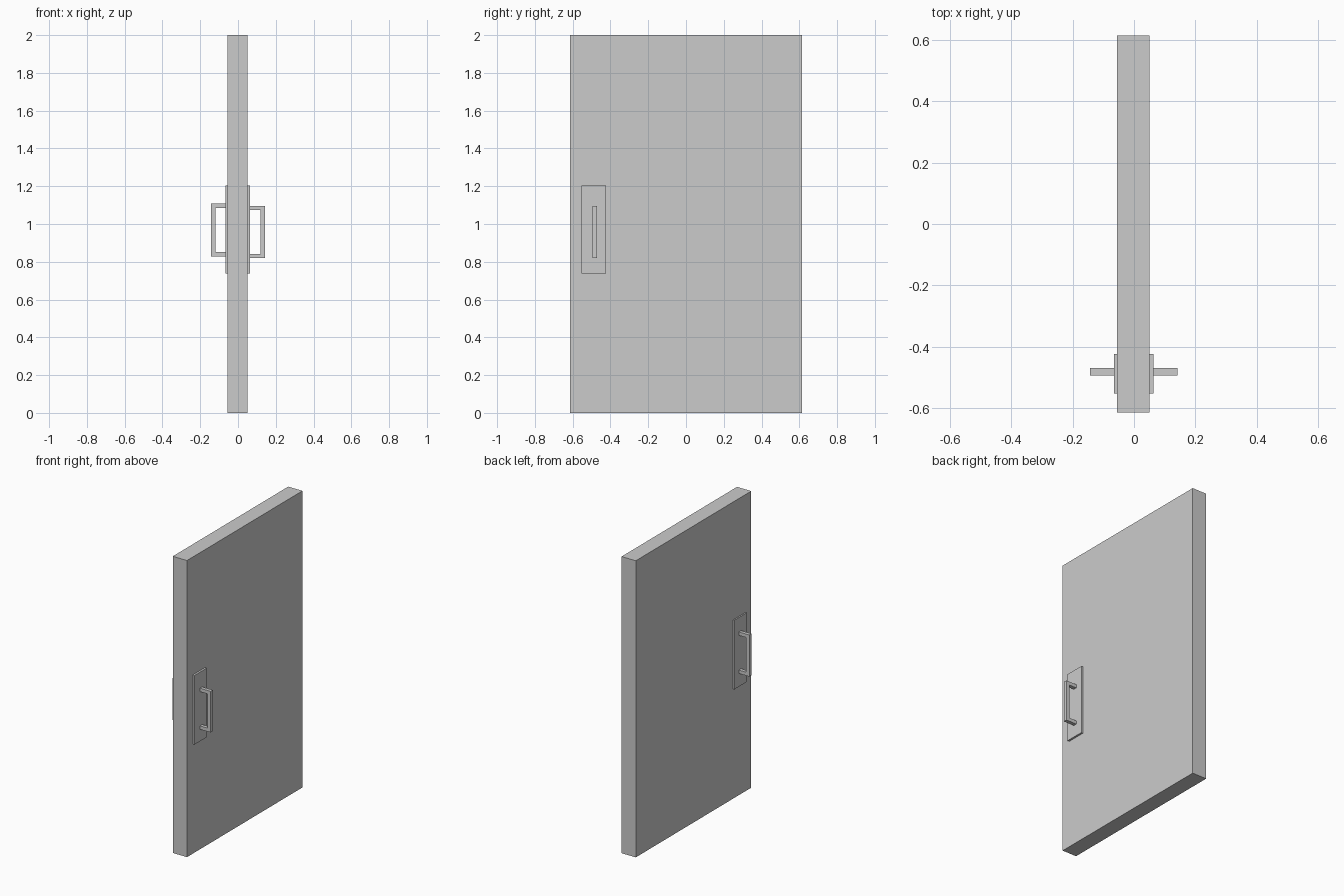
import bpy, bmesh

if "Cube" in bpy.data.objects:
    bpy.data.objects.remove(bpy.data.objects["Cube"])


def make_object(name, bm):
    bmesh.ops.recalc_face_normals(bm, faces=bm.faces)
    mesh = bpy.data.meshes.new(name)
    bm.to_mesh(mesh)
    bm.free()
    obj = bpy.data.objects.new(name, mesh)
    bpy.context.collection.objects.link(obj)
    return obj


def box(name, x, y, z):
    """Box from (min, max) ranges on each axis."""
    bm = bmesh.new()
    bmesh.ops.create_cube(bm, size=1)
    for v in bm.verts:
        v.co = [r[0] + (c + 0.5) * (r[1] - r[0]) for c, r in zip(v.co, (x, y, z))]
    return make_object(name, bm)


def pull(name, x_in, x_out, y, z, t):
    """Square-section U-shaped handle: profile in xz, extruded along y."""
    xb = x_out - t if x_out > 0 else x_out + t
    z0, z1 = z
    profile = [(x_in, z0), (x_out, z0), (x_out, z1), (x_in, z1),
               (x_in, z1 - t), (xb, z1 - t), (xb, z0 + t), (x_in, z0 + t)]
    bm = bmesh.new()
    face = bm.faces.new([bm.verts.new((px, y[0], pz)) for px, pz in profile])
    ext = bmesh.ops.extrude_face_region(bm, geom=[face])
    moved = [g for g in ext["geom"] if isinstance(g, bmesh.types.BMVert)]
    bmesh.ops.translate(bm, verts=moved, vec=(0, y[1] - y[0], 0))
    return make_object(name, bm)


# Door slab
box("door_panel", (-0.056, 0.05), (-0.615, 0.615), (0, 2))

# Backing plates and pull handles on both faces
plate_y, plate_z = (-0.553, -0.423), (0.739, 1.205)
handle_y = (-0.494, -0.47)
for side, face_x, plate_x, out_x, hz in (
        ("right", 0.05, 0.063, 0.142, (0.819, 1.096)),
        ("left", -0.056, -0.065, -0.143, (0.828, 1.108))):
    box(f"{side}_plate", sorted((face_x * 0.9, plate_x)), plate_y, plate_z)
    pull(f"{side}_handle", plate_x * 0.95, out_x, handle_y, hz, 0.023)
